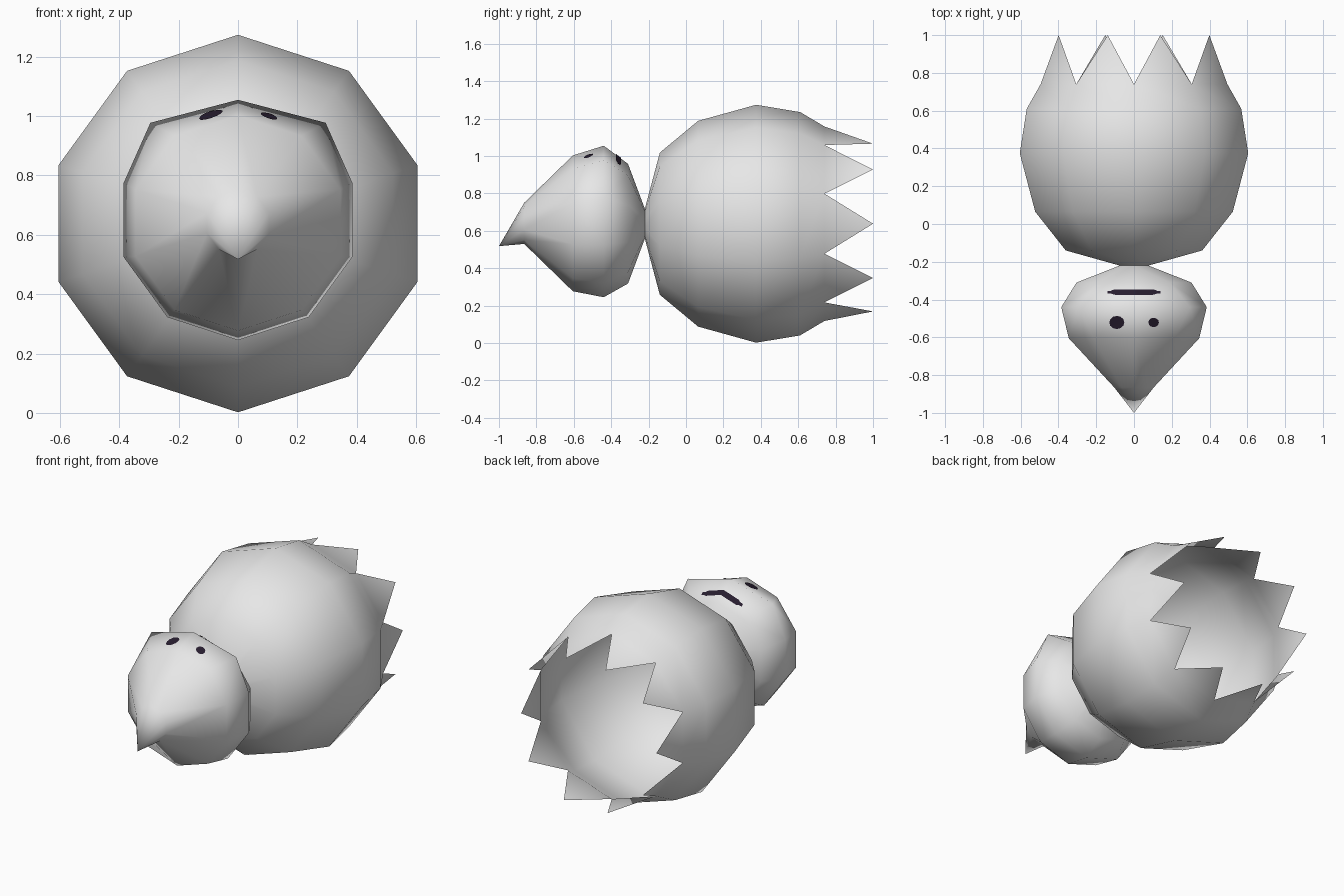
import bpy, bmesh
from math import sin, cos, radians, pi
from mathutils import Vector
from mathutils.bvhtree import BVHTree

cube = bpy.data.objects.get("Cube")
if cube:
    bpy.data.objects.remove(cube, do_unlink=True)

SIDES = 10
AXIS_Z = 0.638


def material(name, color):
    m = bpy.data.materials.new(name)
    m.use_nodes = True
    m.diffuse_color = (*color, 1)
    m.node_tree.nodes["Principled BSDF"].inputs["Base Color"].default_value = (*color, 1)
    return m


shell_grey = material("pale grey", (0.8, 0.8, 0.8))
dark = material("dark purple", (0.02, 0.012, 0.028))


def finish(bm, name, mat, recalc=True):
    if recalc:
        bmesh.ops.recalc_face_normals(bm, faces=bm.faces)
    for f in bm.faces:
        f.smooth = True
    mesh = bpy.data.meshes.new(name)
    bm.to_mesh(mesh)
    obj = bpy.data.objects.new(name, mesh)
    bpy.context.collection.objects.link(obj)
    mesh.materials.append(mat)
    return obj


def ring(bm, y, r, z=AXIS_Z, cheek=1.0):
    """Decagon around the y axis, one corner on top; cheek widens the upper corners."""
    verts = []
    for i in range(SIDES):
        a = pi / 2 + i * 2 * pi / SIDES
        widen = cheek if i in (1, SIDES - 1) else 1.0
        verts.append(bm.verts.new((r * cos(a) * widen, y, z + r * sin(a))))
    return verts


def bridge(bm, rings):
    for a, b in zip(rings, rings[1:]):
        for i in range(SIDES):
            j = (i + 1) % SIDES
            bm.faces.new((a[i], a[j], b[j], b[i]))


# Body: open shell with a jagged rear rim
bm = bmesh.new()
body_profile = [(-0.22, 0.08), (-0.14, 0.38), (0.065, 0.55),
                (0.375, 0.636), (0.61, 0.597), (0.74, 0.52)]
rings = [ring(bm, y, r) for y, r in body_profile]
bridge(bm, rings)
rim = rings[-1]
for i in range(SIDES):
    a = radians(108 + 36 * i)
    r = 0.45 if i in (0, 7, 9) else 0.493
    point = bm.verts.new((r * cos(a), 1.0, AXIS_Z + r * sin(a)))
    bm.faces.new((rim[i], rim[(i + 1) % SIDES], point))
finish(bm, "body_shell", shell_grey)

# Head: closed to a drooping beak point
bm = bmesh.new()
rings = [ring(bm, -0.22, 0.08),
         ring(bm, -0.31, 0.32),
         ring(bm, -0.44, 0.405, 0.65, 1.24),
         ring(bm, -0.605, 0.363, 0.64),
         ring(bm, -0.865, 0.11, 0.64)]
bridge(bm, rings)
tip = bm.verts.new((0, -1.0, 0.518))
for i in range(SIDES):
    bm.faces.new((rings[-1][i], rings[-1][(i + 1) % SIDES], tip))
bmesh.ops.recalc_face_normals(bm, faces=bm.faces)
bmesh.ops.triangulate(bm, faces=bm.faces)
surface = BVHTree.FromBMesh(bm)
finish(bm, "head", shell_grey)


def on_head(x, y):
    hit, normal, _, _ = surface.ray_cast(Vector((x, y, 3)), Vector((0, 0, -1)))
    return hit + normal * 0.004


# Eyes: thin patches that follow the top of the head
def eye(name, x, y, rx, ry):
    bm = bmesh.new()
    centre = bm.verts.new(on_head(x, y))
    n = 12
    edge = [bm.verts.new(on_head(x + rx * cos(2 * pi * i / n), y + ry * sin(2 * pi * i / n)))
            for i in range(n)]
    for i in range(n):
        bm.faces.new((centre, edge[i], edge[(i + 1) % n]))
    finish(bm, name, dark, False)


eye("right_eye", -0.09, -0.52, 0.04, 0.035)
eye("left_eye", 0.103, -0.52, 0.028, 0.025)

# Dark band across the back of the head
bm = bmesh.new()
columns = []
for i in range(-8, 9):
    x = i * 0.0175
    half = 0.014 if abs(i) < 7 else 0.007
    columns.append([bm.verts.new(on_head(x, -0.363 + s * half)) for s in (-1, 1)])
for a, b in zip(columns, columns[1:]):
    bm.faces.new((a[0], b[0], b[1], a[1]))
finish(bm, "nape_band", dark, False)
